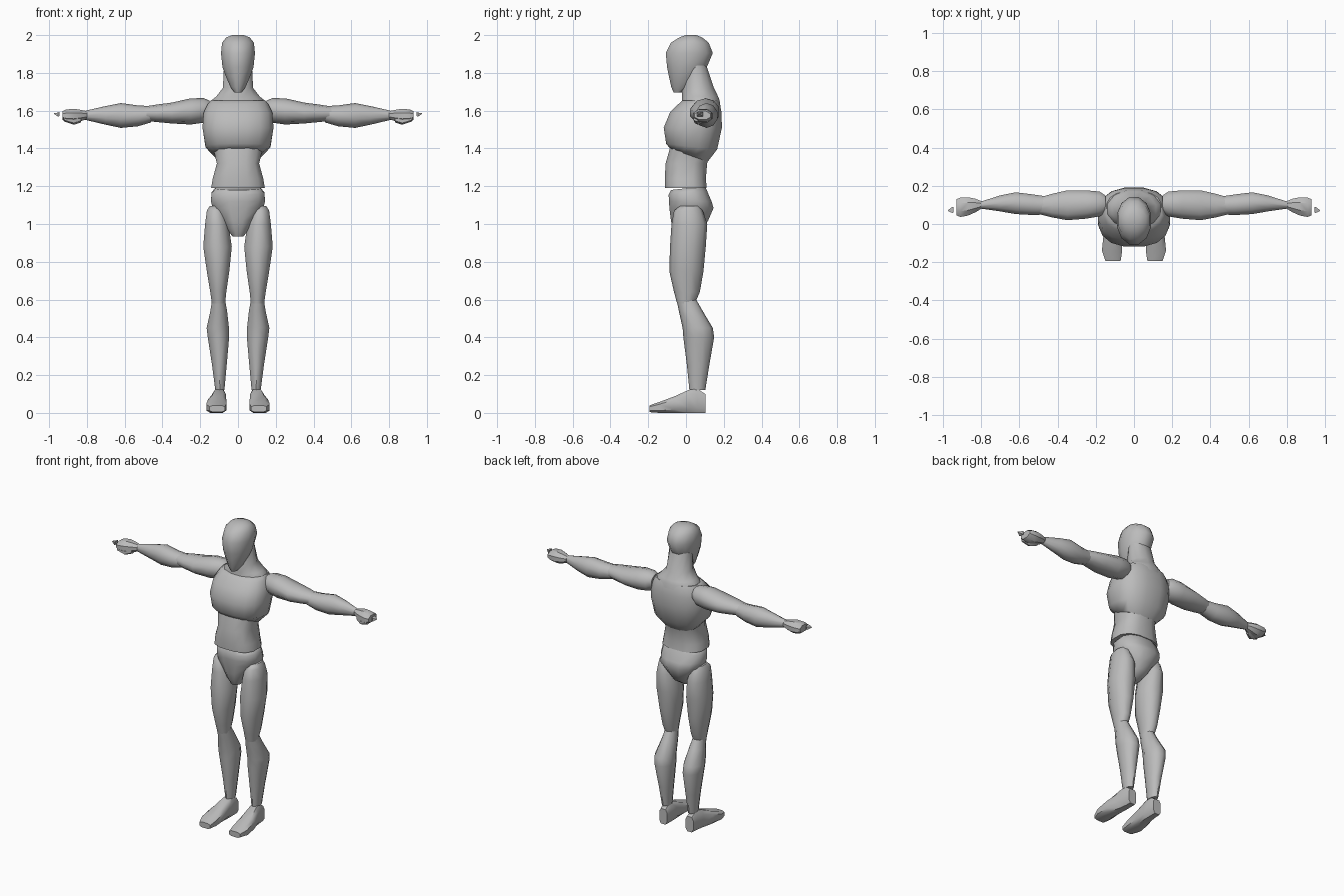
import bpy, bmesh, math

grey = bpy.data.materials.new("matte_grey")
grey.diffuse_color = (0.5, 0.5, 0.5, 1)


def loft(name, rings, axis="z", sides=12, power=1.0, mirror=False, angle=50):
    """Skin closed rings (s, a0, a1, b0, b1[, tilt]); a and b are the section's extents."""
    bm = bmesh.new()
    loops = []
    for s, a0, a1, b0, b1, *tilt in rings:
        loop = []
        for i in range(sides):
            t = 2 * math.pi * (i + 0.5) / sides
            c, d = math.cos(t), math.sin(t)
            c = math.copysign(abs(c) ** power, c) / math.cos(math.pi / sides) ** power
            d = math.copysign(abs(d) ** power, d) / math.cos(math.pi / sides) ** power
            a = (a0 + a1) / 2 + c * (a1 - a0) / 2
            b = (b0 + b1) / 2 + d * (b1 - b0) / 2
            h = s + (tilt[0] * d if tilt else 0)
            co = {"z": (a, b, h), "x": (h, a, b), "y": (a, h, b)}[axis]
            loop.append(bm.verts.new(co))
        loops.append(loop)
    for p, q in zip(loops, loops[1:]):
        for i in range(sides):
            j = (i + 1) % sides
            bm.faces.new((p[i], p[j], q[j], q[i]))
    bm.faces.new(loops[0][::-1])
    bm.faces.new(loops[-1])
    bmesh.ops.recalc_face_normals(bm, faces=bm.faces)
    me = bpy.data.meshes.new(name)
    bm.to_mesh(me)
    bm.free()
    me.materials.append(grey)
    ob = bpy.data.objects.new(name, me)
    bpy.context.collection.objects.link(ob)
    if mirror:
        ob.modifiers.new("mirror", "MIRROR").use_mirror_merge = False
    bpy.ops.object.select_all(action="DESELECT")
    bpy.context.view_layer.objects.active = ob
    ob.select_set(True)
    bpy.ops.object.shade_smooth_by_angle(angle=math.radians(angle))
    return ob


def body(name, rows, **kw):
    """Centred part: rows of (z, half width, front y, back y[, tilt])."""
    return loft(name, [(r[0], -r[1], r[1], *r[2:]) for r in rows], **kw)


# Head and neck
body("head", [
    (1.695, .018, -.065, -.015), (1.725, .04, -.078, .03), (1.78, .064, -.09, .08),
    (1.83, .082, -.10, .11), (1.905, .09, -.107, .142), (1.96, .084, -.08, .12, .0),
    (1.988, .062, -.035, .085), (2.0, .03, 0, .055)])
body("neck", [
    (1.60, .15, -.03, .185), (1.655, .14, -.02, .178), (1.675, .115, -.02, .17),
    (1.72, .08, -.02, .148), (1.84, .074, 0, .108)])

# Torso
body("chest", [
    (1.365, .125, -.085, .115, -.035), (1.41, .172, -.105, .165, -.015), (1.51, .188, -.118, .19),
    (1.59, .182, -.085, .188), (1.635, .16, -.04, .18), (1.655, .145, -.02, .172)],
    sides=16, power=.8)
body("abdomen", [
    (1.19, .142, -.11, .11), (1.24, .134, -.112, .105), (1.32, .112, -.108, .112),
    (1.42, .135, -.08, .14)], power=.75)
body("pelvis", [
    (.935, .03, -.05, .03), (.975, .06, -.07, .09), (1.02, .085, -.08, .118),
    (1.085, .135, -.088, .146), (1.12, .143, -.09, .135), (1.165, .14, -.092, .112, .01),
    (1.19, .118, -.08, .10, .01)], power=.85)

# Legs
loft("thigh", [
    (1.095, .09, .15, -.03, .07), (1.07, .07, .165, -.06, .085), (1.0, .05, .174, -.072, .108),
    (.88, .033, .184, -.08, .10), (.75, .046, .165, -.084, .088),
    (.64, .062, .147, -.06, .07), (.58, .068, .138, -.045, .045)], sides=10, mirror=True)
loft("shin", [
    (.62, .072, .134, -.052, .04), (.54, .058, .146, -.035, .085),
    (.45, .048, .166, -.014, .138), (.40, .047, .16, -.01, .145),
    (.25, .06, .137, .008, .12), (.12, .072, .12, .02, .10)], sides=10, mirror=True)
loft("foot", [
    (.102, .068, .125, 0, .10), (.06, .066, .13, 0, .128), (.015, .064, .138, 0, .122),
    (-.06, .062, .16, 0, .088), (-.14, .062, .168, 0, .058), (-.193, .07, .15, .004, .04)],
    axis="y", sides=8, power=.6, mirror=True)

# Arms and fists
loft("upper_arm", [
    (.15, .06, .15, 1.565, 1.65), (.18, .04, .17, 1.54, 1.663), (.25, .028, .176, 1.53, 1.662),
    (.35, .02, .176, 1.535, 1.64), (.43, .035, .158, 1.542, 1.63),
    (.51, .055, .135, 1.55, 1.618)], axis="x", sides=10, mirror=True)
loft("forearm", [
    (.46, .05, .145, 1.54, 1.622), (.53, .047, .155, 1.52, 1.625),
    (.62, .052, .166, 1.512, 1.637), (.70, .066, .15, 1.528, 1.622),
    (.81, .082, .115, 1.553, 1.598)], axis="x", sides=10, mirror=True)
loft("fist", [
    (.80, .08, .12, 1.555, 1.597), (.83, .062, .132, 1.545, 1.604),
    (.87, .044, .14, 1.535, 1.61), (.91, .037, .138, 1.54, 1.606),
    (.93, .045, .13, 1.552, 1.597)], axis="x", sides=8, mirror=True, angle=35)
loft("thumb", [
    (.83, .065, .095, 1.54, 1.57), (.87, .045, .085, 1.528, 1.56),
    (.92, .04, .07, 1.545, 1.57)], axis="x", sides=6, mirror=True, angle=35)
loft("finger_tip", [
    (.945, .06, .088, 1.572, 1.594), (.952, .058, .09, 1.568, 1.59),
    (.975, .068, .072, 1.583, 1.586)], axis="x", sides=4, mirror=True, angle=20)
